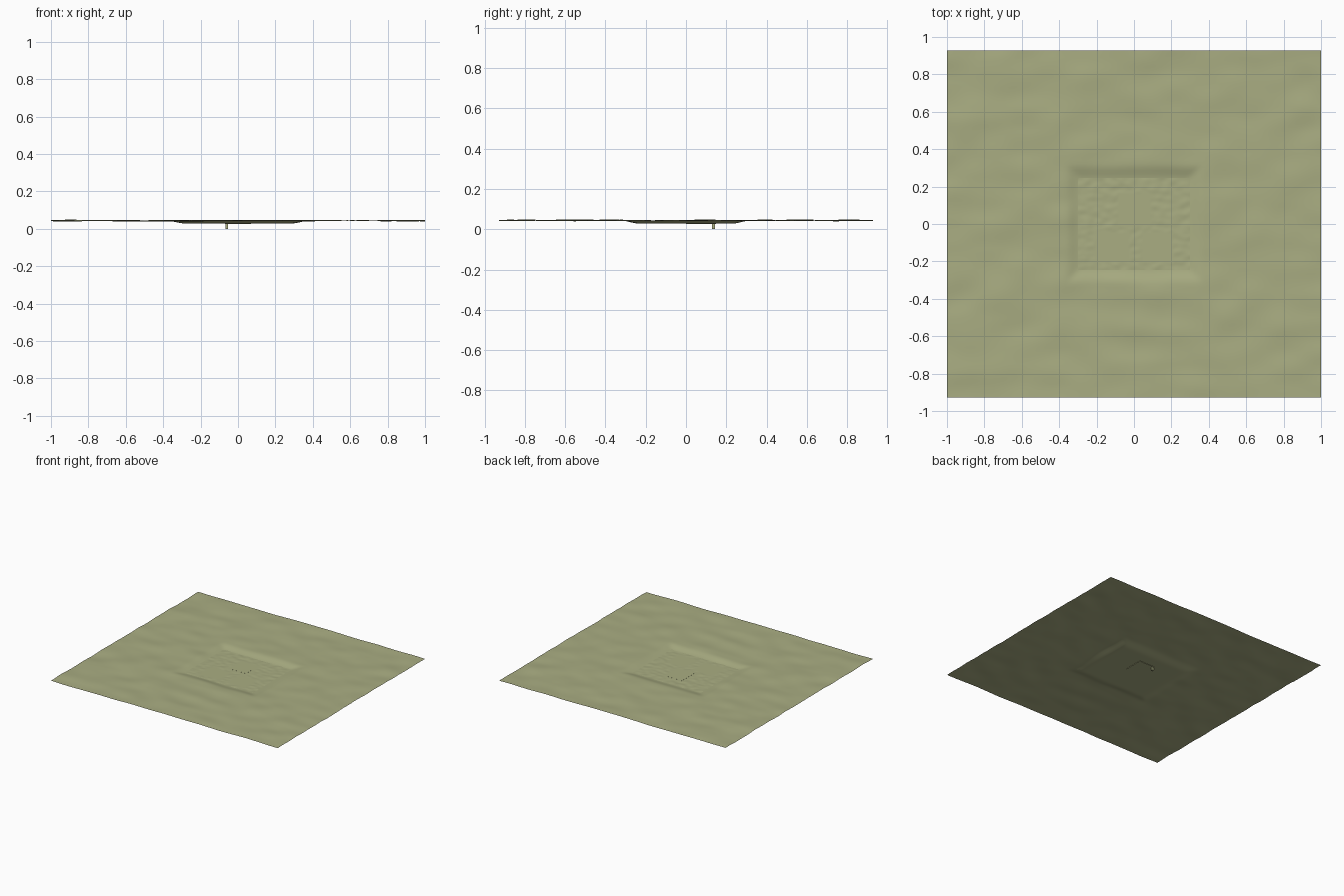
import bpy, bmesh
from mathutils import Vector, noise

if "Cube" in bpy.data.objects:
    bpy.data.objects.remove(bpy.data.objects["Cube"])

mat = bpy.data.materials.new("dry grass green")
mat.diffuse_color = (0.40, 0.42, 0.225, 1)
mat.use_nodes = True
mat.node_tree.nodes["Principled BSDF"].inputs["Base Color"].default_value = mat.diffuse_color


def smoothstep(a, b, v):
    t = max(0.0, min(1.0, (v - a) / (b - a)))
    return t * t * (3 - 2 * t)


def sheet(name, hx, hy, nx, ny, height):
    """Rectangular grid with a height rule."""
    bm = bmesh.new()
    bmesh.ops.create_grid(bm, x_segments=nx, y_segments=ny, size=1)
    for v in bm.verts:
        x, y = v.co.x * hx, v.co.y * hy
        v.co = (x, y, height(x, y))
    for f in bm.faces:
        f.smooth = True
    me = bpy.data.meshes.new(name)
    bm.to_mesh(me)
    bm.free()
    me.materials.append(mat)
    ob = bpy.data.objects.new(name, me)
    bpy.context.collection.objects.link(ob)


def box(name, lo, hi):
    lo, hi = Vector(lo), Vector(hi)
    bpy.ops.mesh.primitive_cube_add(size=1, location=(lo + hi) / 2)
    ob = bpy.context.object
    ob.name = name
    ob.scale = hi - lo
    ob.data.materials.append(mat)


# Rolling ground with a shallow rectangular basin in the middle
def ground_height(x, y):
    out = max(smoothstep(0.28, 0.37, abs(x)), smoothstep(0.23, 0.32, abs(y)))
    wave = noise.noise(Vector((x * 5, y * 8, 0.3))) * 0.006
    return 0.028 + out * (0.016 + wave)


# Finer rough ground in the basin, with level pads
PADS = [(-0.20, -0.03, -0.20, -0.05), (0.05, 0.20, -0.20, -0.05),
        (-0.08, 0.08, -0.01, 0.16)]


def yard_height(x, y):
    rough = 1.0
    for x0, x1, y0, y1 in PADS:
        gap = max(x0 - x, x - x1, y0 - y, y - y1)
        rough = min(rough, smoothstep(0, 0.02, gap))
    return 0.0315 + rough * 0.0022 * noise.noise(Vector((x * 22, y * 30, 4.1)))


sheet("ground", 1.0, 0.928, 110, 104, ground_height)
sheet("yard", 0.3, 0.245, 80, 66, yard_height)

# Sunken square slab and its small drain post
box("slab", (-0.07, 0.0, 0.025), (0.07, 0.15, 0.032))
box("drain_post", (-0.068, 0.128, 0.0), (-0.053, 0.143, 0.026))
